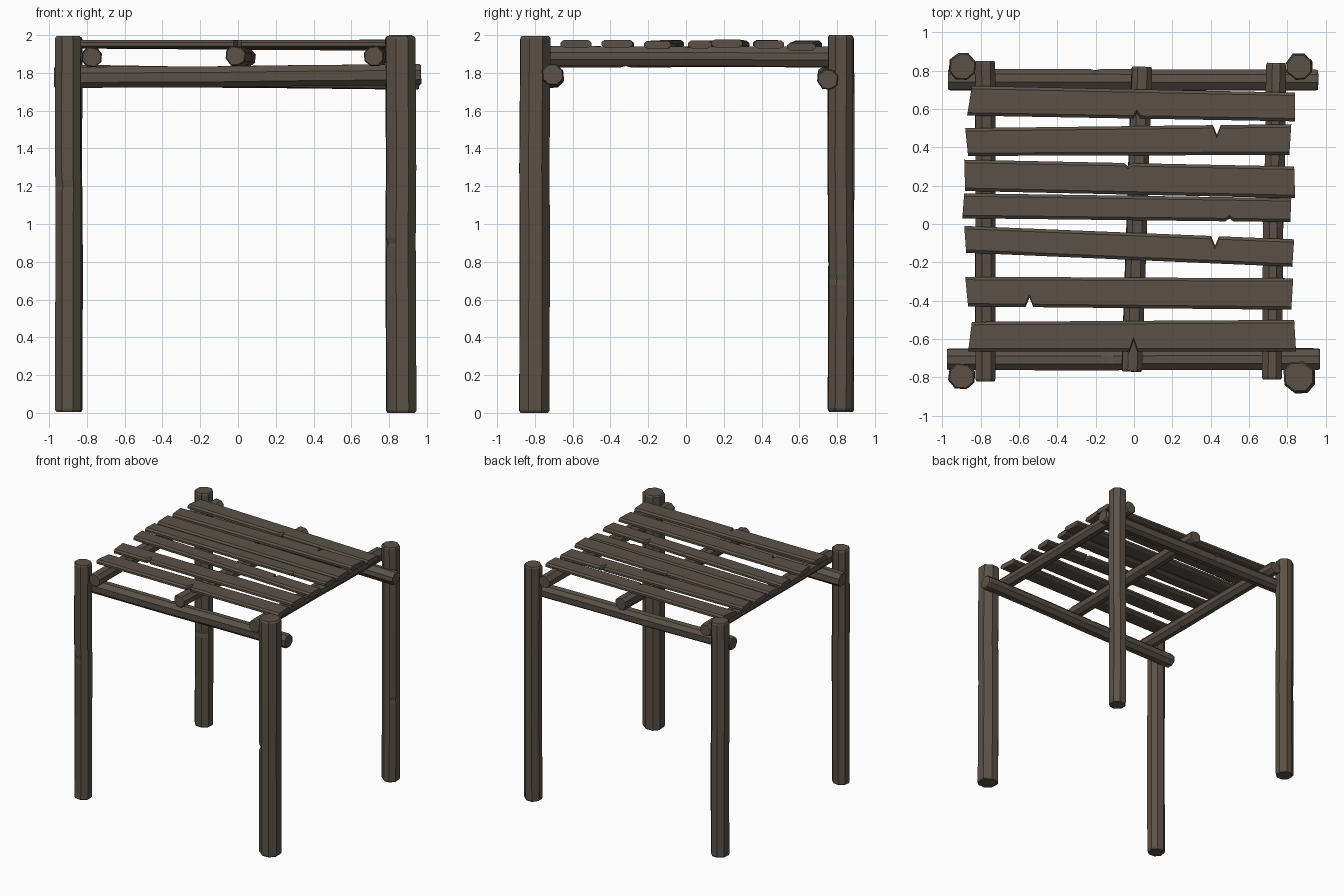
import bpy, bmesh, math, random
from mathutils import Vector

if "Cube" in bpy.data.objects:
    bpy.data.objects.remove(bpy.data.objects["Cube"])

random.seed(4)
wood = bpy.data.materials.new("weathered brown wood")
wood.diffuse_color = (0.105, 0.083, 0.064, 1)
wood.use_nodes = True
wood.node_tree.nodes["Principled BSDF"].inputs["Base Color"].default_value = wood.diffuse_color


def skin(name, rings):
    """Closed flat-shaded tube through equally sized vertex rings."""
    bm = bmesh.new()
    loops = [[bm.verts.new(p) for p in ring] for ring in rings]
    n = len(loops[0])
    for a, b in zip(loops, loops[1:]):
        for i in range(n):
            j = (i + 1) % n
            bm.faces.new((a[i], a[j], b[j], b[i]))
    bm.faces.new(loops[0])
    bm.faces.new(loops[-1])
    bmesh.ops.recalc_face_normals(bm, faces=bm.faces)
    me = bpy.data.meshes.new(name)
    bm.to_mesh(me)
    bm.free()
    me.materials.append(wood)
    ob = bpy.data.objects.new(name, me)
    bpy.context.collection.objects.link(ob)


def log(name, start, end, radius, wobble=0.004, notch=0.3):
    """Rough octagonal log with chamfered ends and one small axe nick."""
    start, end = Vector(start), Vector(end)
    d = end - start
    length = d.length
    d.normalize()
    u = d.orthogonal().normalized()
    v = d.cross(u)
    turn = math.radians(22.5) + random.uniform(-0.15, 0.15)
    spread = [random.uniform(-0.08, 0.08) for _ in range(8)]
    size = [radius * random.uniform(0.98, 1.05) for _ in range(8)]
    c = 0.012 / length
    w = 0.03 / length
    side = random.randrange(8)
    stations = [(0, .9), (c, 1), (notch - w, 1), (notch, 1), (notch + w, 1),
                (.65, 1), (1 - c, 1), (1, .9)]
    rings = []
    for k, (t, s) in enumerate(stations):
        mid = 0 < k < 7
        off = Vector((0, 0, 0))
        if k in (2, 5):
            off = u * random.uniform(-wobble, wobble) + v * random.uniform(-wobble, wobble)
            last = off
        elif k in (3, 4):
            off = last
        ring = []
        for i in range(8):
            a = turn + i * math.tau / 8 + spread[i]
            r = size[i] * s
            if k == 3 and i == side:
                r *= 0.86
            ring.append(start + d * (length * t) + off + (u * math.cos(a) + v * math.sin(a)) * r)
        rings.append(ring)
    skin(name, rings)


def plank(name, left, right, z0, z1, nick, depth, front=True):
    """Chamfered board. left/right = (x at back edge, x at front edge, y back, y front)."""
    xl, xr = (left[0] + left[1]) / 2, (right[0] + right[1]) / 2
    t0 = (nick - xl) / (xr - xl)
    h, c = 0.021, 0.022
    rings = []
    for t, cut in ((0, 0), (t0 - .012, 0), (t0, depth), (t0 + .012, 0), (1, 0)):
        xb, xf, yb, yf = (a + (b - a) * t for a, b in zip(left, right))
        z = z0 + (z1 - z0) * t
        if front:
            yf += cut
        else:
            yb -= cut
        prof = [(yf, -h * .4), (yf, h * .4), (yf + c * .7, h), (yb - c * .7, h),
                (yb, h * .4), (yb, -h * .4), (yb - c, -h), (yf + c, -h)]
        rings.append([(xf + (xb - xf) * (y - yf) / (yb - yf), y, z + dz) for y, dz in prof])
    skin(name, rings)


# Four upright posts
log("front_left_post", (-.9, -.795, .005), (-.9, -.795, 1.995), .071, .002, .6)
log("front_right_post", (.865, -.803, 0), (.86, -.797, 1.995), .084, .006, .45)
log("back_left_post", (-.895, .82, .005), (-.895, .82, 1.99), .073, .003, .4)
log("back_right_post", (.862, .818, .01), (.862, .82, 2.0), .071, .004, .35)

# Lower beams, running left to right
log("front_beam", (-.975, -.705, 1.775), (.97, -.705, 1.79), .059, .003, .43)
log("back_beam", (-.97, .752, 1.79), (.96, .75, 1.765), .057, .003, .4)

# Upper rails, running front to back
log("left_rail", (-.775, -.82, 1.883), (-.777, .85, 1.885), .055, .003, .3)
log("middle_rail", (-.013, -.77, 1.89), (.04, .82, 1.88), .055, .003, .6)
log("right_rail", (.72, -.81, 1.888), (.742, .84, 1.885), .055, .003, .5)

# Seven uneven deck planks, back to front
planks = [
    ((-.845, -.87, .72, .565), (.84, .84, .685, .535), 1.95, 1.938, .02, .03, True),
    ((-.88, -.865, .50, .355), (.82, .81, .52, .36), 1.952, 1.95, .43, .05, False),
    ((-.885, -.88, .335, .172), (.835, .84, .30, .135), 1.95, 1.955, -.03, .015, False),
    ((-.885, -.895, .16, .03), (.82, .815, .135, .01), 1.95, 1.95, .5, .015, True),
    ((-.885, -.875, -.01, -.15), (.835, .825, -.08, -.223), 1.952, 1.948, .42, .05, False),
    ((-.88, -.865, -.275, -.43), (.83, .82, -.283, -.447), 1.95, 1.954, -.55, .05, True),
    ((-.845, -.865, -.51, -.665), (.835, .845, -.50, -.665), 1.952, 1.952, .0, .06, True),
]
for i, p in enumerate(planks):
    plank("deck_plank_%d" % (i + 1), *p)
